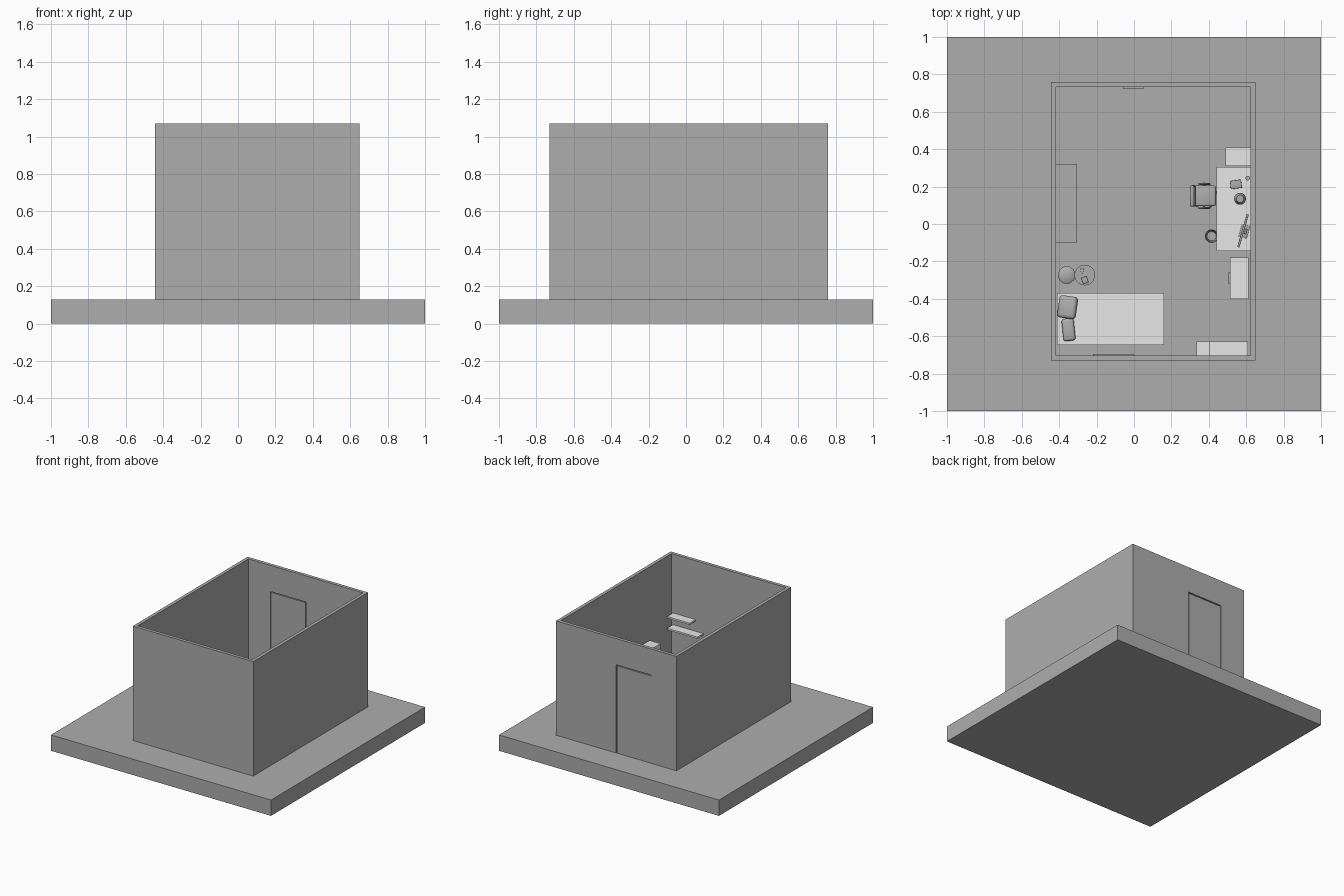
import bpy, bmesh
from math import pi, cos, sin, radians
from mathutils import Matrix, Vector

cube = bpy.data.objects.get("Cube")
if cube:
    bpy.data.objects.remove(cube, do_unlink=True)


def material(name, value):
    m = bpy.data.materials.new(name)
    m.use_nodes = True
    colour = (value, value, value, 1)
    m.diffuse_color = colour
    m.node_tree.nodes["Principled BSDF"].inputs["Base Color"].default_value = colour
    return m


GREY = material("mid grey", 0.42)
WHITE = material("off white", 0.8)
FLOOR = 0.13


def finish(name, bm, mat, smooth=False):
    bmesh.ops.recalc_face_normals(bm, faces=bm.faces)
    me = bpy.data.meshes.new(name)
    bm.to_mesh(me)
    bm.free()
    me.materials.append(mat)
    ob = bpy.data.objects.new(name, me)
    bpy.context.collection.objects.link(ob)
    if smooth:
        bpy.ops.object.select_all(action="DESELECT")
        ob.select_set(True)
        bpy.context.view_layer.objects.active = ob
        bpy.ops.object.shade_smooth_by_angle(angle=radians(40))
    return ob


def add_box(bm, x, y, z):
    """Add a box given its (min, max) on every axis."""
    centre = Vector([(a + b) / 2 for a, b in (x, y, z)])
    size = Vector([b - a for a, b in (x, y, z)])
    bmesh.ops.create_cube(bm, size=1, matrix=Matrix.Translation(centre) @ Matrix.Diagonal(size).to_4x4())


def boxes(name, mat, *parts):
    bm = bmesh.new()
    for part in parts:
        add_box(bm, *part)
    return finish(name, bm, mat)


def padded(name, mat, centre, size, turn=0, tilt=0, bevel=0.01):
    """Rounded, rotated block."""
    bm = bmesh.new()
    bmesh.ops.create_cube(bm, size=1, matrix=Matrix.Diagonal(Vector(size)).to_4x4())
    bmesh.ops.bevel(bm, geom=bm.edges[:], offset=bevel, segments=3, profile=0.5, affect="EDGES")
    bm.transform(Matrix.Translation(centre) @ Matrix.Rotation(radians(turn), 4, "Z")
                 @ Matrix.Rotation(radians(tilt), 4, "Y"))
    return finish(name, bm, mat, True)


def lathe(name, mat, centre, profile, sides=24):
    """Turn a (radius, height) profile about a vertical axis."""
    bm = bmesh.new()
    rings = []
    for r, z in profile:
        rings.append([bm.verts.new((centre[0] + r * cos(2 * pi * i / sides),
                                    centre[1] + r * sin(2 * pi * i / sides), z)) for i in range(sides)])
    for low, high in zip(rings, rings[1:]):
        for i in range(sides):
            j = (i + 1) % sides
            bm.faces.new((low[i], low[j], high[j], high[i]))
    bm.faces.new(rings[0])
    bm.faces.new(rings[-1])
    return finish(name, bm, mat, True)


def tube(name, mat, points, radius):
    cu = bpy.data.curves.new(name, "CURVE")
    cu.dimensions = "3D"
    cu.bevel_depth = radius
    cu.bevel_resolution = 2
    cu.use_fill_caps = True
    sp = cu.splines.new("POLY")
    sp.points.add(len(points) - 1)
    for p, co in zip(sp.points, points):
        p.co = (*co, 1)
    cu.materials.append(mat)
    ob = bpy.data.objects.new(name, cu)
    bpy.context.collection.objects.link(ob)


# Ground slab
boxes("ground_slab", GREY, ((-1, 1), (-1, 1), (0, FLOOR)))

# Walls: plan outline with a door gap, raised to full height, plus a lintel
X0, X1, Y0, Y1, T, TOP = -0.445, 0.65, -0.73, 0.76, 0.027, 1.07
D0, D1, DTOP = -0.216, 0.104, 0.855
plan = [(D0, Y1), (X0, Y1), (X0, Y0), (X1, Y0), (X1, Y1), (D1, Y1), (D1, Y1 - T),
        (X1 - T, Y1 - T), (X1 - T, Y0 + T), (X0 + T, Y0 + T), (X0 + T, Y1 - T), (D0, Y1 - T)]
bm = bmesh.new()
face = bm.faces.new([bm.verts.new((x, y, FLOOR)) for x, y in plan])
raised = bmesh.ops.extrude_face_region(bm, geom=[face])["geom"]
bmesh.ops.translate(bm, vec=(0, 0, TOP - FLOOR), verts=[v for v in raised if isinstance(v, bmesh.types.BMVert)])
add_box(bm, (D0, D1), (Y1 - T, Y1), (DTOP, TOP))
finish("walls", bm, GREY)

# Door with a narrow gap at the top and the opening side
boxes("door", GREY, ((D0, D1 - 0.008), (Y1 - T + 0.004, Y1 - 0.001), (FLOOR, DTOP - 0.008)))
boxes("door_rail", GREY, ((-0.06, 0.05), (0.722, 0.738), (0.43, 0.45)))
boxes("wall_picture", GREY, ((-0.22, 0), (Y0 + T, Y0 + T + 0.009), (0.42, 0.62)))

# Shelves on the front wall
for name, left, z in (("lower_shelf", 0.335, 0.49), ("upper_shelf", 0.405, 0.586)):
    boxes(name, WHITE, ((left, 0.61), (-0.703, -0.627), (z - 0.014, z)))

# Bed: legs, frame and mattress
boxes("bed_frame", WHITE, ((-0.413, 0.16), (-0.648, -0.37), (0.18, 0.23)),
      *[((x, x + 0.03), (y, y + 0.03), (FLOOR, 0.18)) for x in (-0.41, 0.125) for y in (-0.645, -0.403)])
boxes("mattress", WHITE, ((-0.413, 0.16), (-0.648, -0.37), (0.23, 0.275)))
padded("large_cushion", GREY, (-0.355, -0.445, 0.31), (0.1, 0.12, 0.05), -8, -15, 0.018)
padded("small_cushion", GREY, (-0.35, -0.565, 0.295), (0.065, 0.12, 0.035), 6, 0, 0.014)

# Sideboard by the wall
boxes("sideboard", GREY, ((-0.418, -0.305), (-0.1, 0.32), (FLOOR, 0.34)))

# Round side table with small things, and the stool next to it
table = (-0.263, -0.273)
lathe("side_table", GREY, table, [(0.035, FLOOR), (0.035, 0.138), (0.006, 0.142), (0.006, 0.285),
                                  (0.055, 0.285), (0.055, 0.297)], 32)
padded("table_book", GREY, (-0.263, -0.3, 0.302), (0.03, 0.035, 0.01), 20, 0, 0.002)
padded("table_phone", GREY, (-0.28, -0.255, 0.3), (0.016, 0.035, 0.006), -15, 0, 0.001)
lathe("stool", GREY, (-0.36, -0.273), [(0.035, FLOOR), (0.038, 0.24), (0.048, 0.25), (0.048, 0.265),
                                       (0.038, 0.272)], 10)

# Desk with end panels, and the cabinets at both ends
boxes("desk", WHITE, ((0.44, 0.622), (-0.145, 0.306), (0.353, 0.37)),
      ((0.45, 0.615), (-0.14, -0.125), (FLOOR, 0.353)),
      ((0.45, 0.615), (0.286, 0.301), (FLOOR, 0.353)))
boxes("side_cabinet", WHITE, ((0.488, 0.622), (0.31, 0.41), (FLOOR, 0.36)))
boxes("dresser", WHITE, ((0.512, 0.612), (-0.4, -0.18), (FLOOR, 0.476)))
boxes("dresser_handles", GREY, *[((0.505, 0.512), (-0.32, -0.26), (z, z + 0.008)) for z in (0.2, 0.3, 0.4)])

# Screen with its stand
padded("screen", GREY, (0.583, -0.035, 0.45), (0.012, 0.185, 0.11), -16, 0, 0.003)
padded("screen_stand", GREY, (0.598, -0.04, 0.4), (0.012, 0.03, 0.06), -16, 0, 0.002)
padded("screen_foot", GREY, (0.59, -0.038, 0.373), (0.045, 0.07, 0.006), -16, 0, 0.002)

# Small things on the desk
lathe("desk_lamp", GREY, (0.567, 0.135), [(0.026, 0.37), (0.026, 0.378), (0.004, 0.382), (0.004, 0.44),
                                          (0.032, 0.44), (0.02, 0.485)], 16)
padded("notebook", GREY, (0.545, 0.212, 0.376), (0.06, 0.045, 0.012), 8, 0, 0.002)
lathe("pen_pot", GREY, (0.608, 0.245), [(0.011, 0.37), (0.012, 0.41)], 12)

# Waste bin half under the desk
lathe("waste_bin", GREY, (0.415, -0.065), [(0.028, FLOOR), (0.037, 0.225), (0.033, 0.225), (0.025, 0.135)], 12)

# Desk chair: cushion, back, armrests, column and star foot
cx, cy = 0.375, 0.15
padded("chair_seat", GREY, (cx + 0.005, cy, 0.27), (0.115, 0.11, 0.024), 0, 0, 0.011)
padded("chair_back", GREY, (0.316, cy, 0.365), (0.022, 0.115, 0.13), 0, -6, 0.01)
lathe("chair_column", GREY, (cx, cy), [(0.014, 0.145), (0.014, 0.2), (0.008, 0.2), (0.008, 0.26)], 12)
tube("chair_back_bar", GREY, [(cx, cy, 0.258), (0.318, cy, 0.258), (0.308, cy, 0.35)], 0.005)
for i in range(5):
    a = 2 * pi * i / 5 + 0.3
    foot = (cx + 0.062 * cos(a), cy + 0.062 * sin(a))
    tube(f"chair_foot_{i + 1}", GREY, [(cx, cy, 0.16), (*foot, 0.148)], 0.005)
    lathe(f"chair_castor_{i + 1}", GREY, foot, [(0.006, FLOOR), (0.009, 0.138), (0.006, 0.147)], 8)
for name, s in (("left", 1), ("right", -1)):
    y = cy + 0.064 * s
    tube(f"{name}_armrest", GREY, [(cx, cy + 0.04 * s, 0.262), (cx, y, 0.27), (cx - 0.005, y, 0.32),
                                   (cx + 0.03, y, 0.322), (cx - 0.03, y, 0.322)], 0.005)
